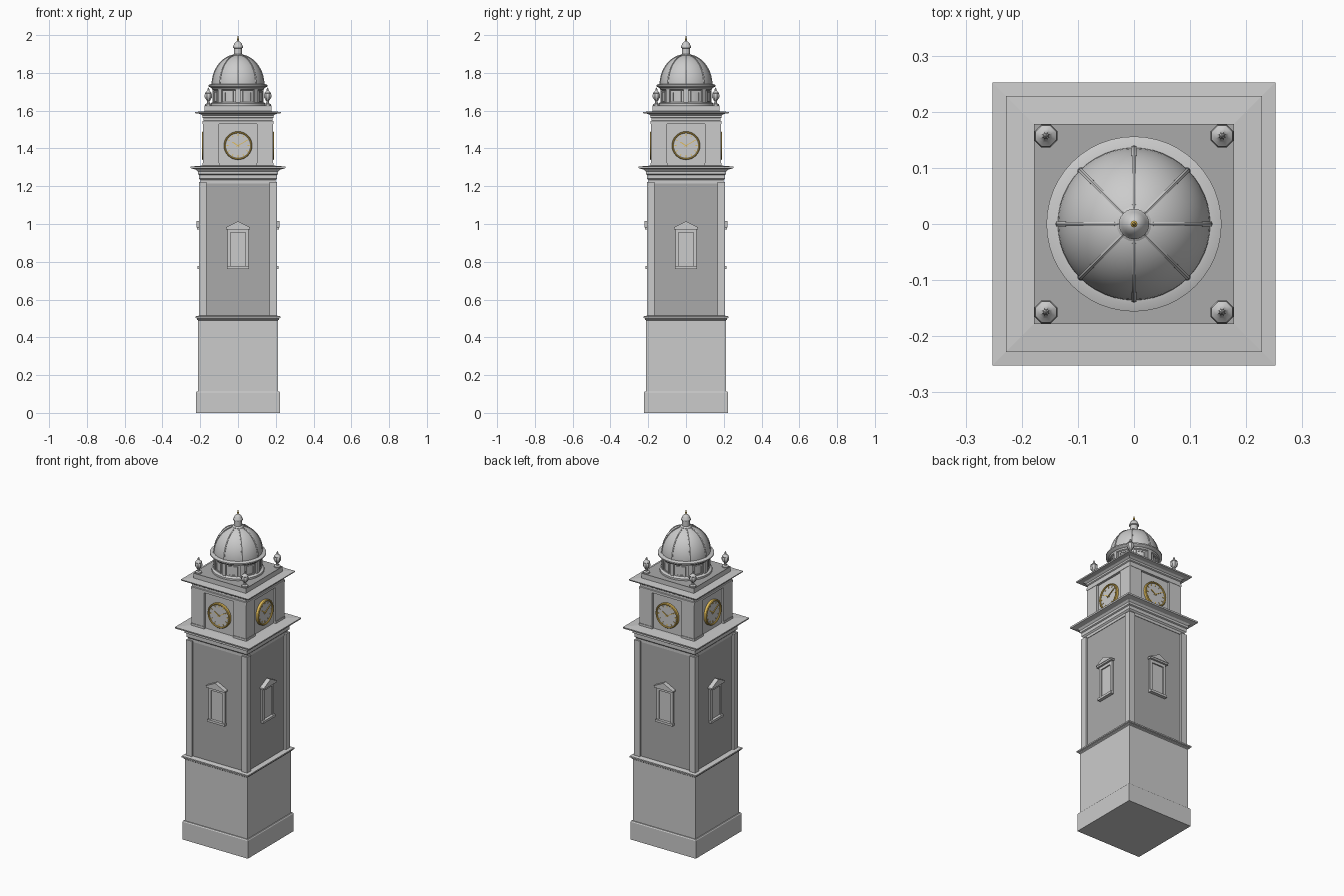
import bpy, bmesh, math
from mathutils import Matrix, Vector

if "Cube" in bpy.data.objects:
    bpy.data.objects.remove(bpy.data.objects["Cube"])


def material(name, col):
    m = bpy.data.materials.new(name)
    m.diffuse_color = (*col, 1)
    m.use_nodes = True
    m.node_tree.nodes["Principled BSDF"].inputs["Base Color"].default_value = m.diffuse_color
    return m


GOLD = material("gold", (0.75, 0.5, 0.1))
DARK = material("dark_grey", (0.4, 0.4, 0.4))


def finish(name, bm, mat=None, smooth=False):
    bmesh.ops.recalc_face_normals(bm, faces=bm.faces)
    me = bpy.data.meshes.new(name)
    bm.to_mesh(me)
    bm.free()
    ob = bpy.data.objects.new(name, me)
    bpy.context.collection.objects.link(ob)
    if mat:
        me.materials.append(mat)
    if smooth:
        bpy.ops.object.select_all(action='DESELECT')
        ob.select_set(True)
        bpy.context.view_layer.objects.active = ob
        bpy.ops.object.shade_smooth_by_angle(angle=math.radians(35))
    return ob


def add_lathe(bm, prof, n, off=(0, 0, 0)):
    # n == 4 gives a square moulding whose radius is the half width
    k, a0 = (math.sqrt(2), math.pi / 4) if n == 4 else (1, math.pi / n if n == 8 else 0)
    rings = [[bm.verts.new((off[0] + k * r * math.cos(a0 + 2 * math.pi * i / n),
                            off[1] + k * r * math.sin(a0 + 2 * math.pi * i / n),
                            off[2] + z)) for i in range(n)] for r, z in prof]
    for a, b in zip(rings, rings[1:]):
        for i in range(n):
            bm.faces.new((a[i], a[(i + 1) % n], b[(i + 1) % n], b[i]))
    bm.faces.new(rings[0][::-1])
    bm.faces.new(rings[-1])


def lathe(name, prof, n=4, mat=None):
    bm = bmesh.new()
    add_lathe(bm, prof, n)
    return finish(name, bm, mat, n > 4)


def add_box(bm, x0, x1, y0, y1, z0, z1, rot=None):
    m = Matrix.Translation(((x0 + x1) / 2, (y0 + y1) / 2, (z0 + z1) / 2)) @ \
        Matrix.Diagonal((x1 - x0, y1 - y0, z1 - z0, 1))
    bmesh.ops.create_cube(bm, size=1, matrix=(rot @ m) if rot else m)


def around(name, build, n=4, mat=None, smooth=False, start=0):
    # repeat a front-facing part n times around the z axis
    bm = bmesh.new()
    build(bm)
    geom = bm.verts[:] + bm.edges[:] + bm.faces[:]
    bmesh.ops.rotate(bm, verts=bm.verts[:], matrix=Matrix.Rotation(start, 3, 'Z'))
    for i in range(1, n):
        d = bmesh.ops.duplicate(bm, geom=geom)["geom"]
        bmesh.ops.rotate(bm, verts=[v for v in d if isinstance(v, bmesh.types.BMVert)],
                         matrix=Matrix.Rotation(2 * math.pi * i / n, 3, 'Z'))
    return finish(name, bm, mat, smooth)


# Square masonry stages
lathe("plinth", [(.222, 0), (.222, .108), (.218, .114), (.21, .114)])
lathe("base", [(.212, .11), (.212, .49), (.217, .494), (.217, .5), (.225, .503),
               (.225, .511), (.205, .515)])
lathe("shaft", [(.195, .5), (.195, 1.24)], mat=DARK)
lathe("main_cornice", [(.198, 1.215), (.198, 1.232), (.206, 1.24), (.206, 1.26), (.213, 1.264),
                       (.213, 1.278), (.222, 1.288), (.25, 1.295), (.252, 1.304), (.19, 1.309)])
lathe("clock_stage", [(.173, 1.3), (.173, 1.55)])
lathe("upper_cornice", [(.187, 1.53), (.187, 1.545), (.183, 1.547), (.183, 1.56), (.189, 1.564),
                        (.189, 1.575), (.2, 1.583), (.226, 1.586), (.228, 1.593), (.178, 1.597)])
lathe("attic", [(.178, 1.59), (.178, 1.623)])
lathe("attic_roof", [(.178, 1.622), (.178, 1.627)], mat=DARK)

# Corner pilasters
around("shaft_pilasters", lambda bm: add_box(bm, .168, .207, -.207, -.168, .51, 1.222))


def stage_pier(bm):
    add_box(bm, .1, .185, -.185, -.1, 1.3, 1.535)
    add_box(bm, .098, .188, -.188, -.098, 1.3, 1.322)


def stage_pier_mirror(bm):
    add_box(bm, -.185, -.1, -.185, -.1, 1.3, 1.535)


around("clock_stage_piers", stage_pier)


# Windows with pediment and sill
def window(bm):
    for s in (-1, 1):
        add_box(bm, min(s * .04, s * .056), max(s * .04, s * .056), -.206, -.19, .775, .975)
    add_box(bm, -.04, .04, -.206, -.19, .955, .975)
    add_box(bm, -.058, .058, -.215, -.19, .763, .777)
    add_box(bm, -.064, .064, -.218, -.19, .972, .982)
    pts = [(-.066, .982), (.066, .982), (0, 1.015)]
    a = [bm.verts.new((x, -.221, z)) for x, z in pts]
    b = [bm.verts.new((x, -.19, z)) for x, z in pts]
    bm.faces.new(a)
    bm.faces.new(b[::-1])
    for i in range(3):
        bm.faces.new((a[i], b[i], b[(i + 1) % 3], a[(i + 1) % 3]))


around("window_surrounds", window)
around("window_panels", lambda bm: add_box(bm, -.041, .041, -.198, -.19, .77, .96))

# Clocks
CZ = 1.415
FACE = Matrix.Translation((0, 0, CZ)) @ Matrix.Rotation(math.pi / 2, 4, 'X')


def dial(bm):
    add_lathe(bm, [(.07, .165), (.07, .183)], 32)
    bm.transform(FACE)


def rim(bm):
    prof = [(.066, .17), (.066, .188), (.069, .191), (.072, .191), (.075, .187), (.075, .17)]
    add_lathe(bm, prof, 32)
    bm.faces.ensure_lookup_table()
    bmesh.ops.delete(bm, geom=[f for f in bm.faces if len(f.verts) > 4], context='FACES')
    bm.transform(FACE)


def marks(bm):
    def spoke(deg, r0, r1, w, y):
        rot = Matrix.Translation((0, 0, CZ)) @ Matrix.Rotation(math.radians(deg), 4, 'Y')
        add_box(bm, -w, w, y, -.182, r0, r1, rot)
    for i in range(12):
        spoke(i * 30, .051, .062, .003 if i % 3 == 0 else .0018, -.185)
    spoke(-58, -.008, .036, .0026, -.187)
    spoke(60, -.01, .052, .0018, -.188)


around("clock_dials", dial)
around("clock_rims", rim, mat=GOLD, smooth=True)
around("clock_hands_and_marks", marks, mat=GOLD)

# Drum with pilasters and panels
lathe("drum", [(.146, 1.625), (.146, 1.638), (.138, 1.643), (.128, 1.645), (.128, 1.708),
               (.136, 1.712), (.14, 1.72), (.152, 1.725), (.156, 1.729), (.156, 1.736),
               (.142, 1.741), (.13, 1.742)], 48)
around("drum_pilasters", lambda bm: add_box(bm, -.012, .012, -.136, -.12, 1.64, 1.712), 8)


def drum_panel(bm):
    for s in (-1, 1):
        add_box(bm, s * .023 - .004, s * .023 + .004, -.131, -.115, 1.65, 1.703)
    add_box(bm, -.027, .027, -.131, -.115, 1.697, 1.705)
    add_box(bm, -.027, .027, -.131, -.115, 1.645, 1.652)


around("drum_panels", drum_panel, 8, start=math.pi / 8)

# Dome and its eight ribs
ARC = [math.radians(4 + 78 * i / 14) for i in range(15)]
Z0, R, H = 1.738, .136, .158
lathe("dome", [(R, Z0)] + [(R * math.cos(t), Z0 + H * math.sin(t)) for t in ARC], 48)


def rib(bm):
    prev = None
    for t in [0] + ARC:
        w = .0045 - .0015 * t / ARC[-1]
        sec = [bm.verts.new((x, -(R + d) * math.cos(t), Z0 + (H + d) * math.sin(t)))
               for x, d in ((-w, -.004), (-w, .002), (0, .004), (w, .002), (w, -.004))]
        if prev:
            for i in range(5):
                bm.faces.new((prev[i], prev[(i + 1) % 5], sec[(i + 1) % 5], sec[i]))
        else:
            bm.faces.new(sec)
        prev = sec
    bm.faces.new(prev[::-1])


around("dome_ribs", rib, 8, smooth=True)

# Lantern and finial
lathe("lantern", [(.031, 1.884), (.031, 1.894), (.025, 1.898), (.021, 1.9), (.021, 1.93),
                  (.027, 1.933), (.027, 1.939), (.024, 1.943), (.021, 1.953), (.013, 1.963),
                  (.005, 1.968)], 24)
lathe("finial", [(.003, 1.965), (.003, 1.97), (.006, 1.973), (.006, 1.979), (.003, 1.982),
                 (.0005, 2.0)], 12, GOLD)


# Corner urns
def urn(bm):
    add_lathe(bm, [(.019, 1.625), (.019, 1.634), (.009, 1.639), (.007, 1.65), (.012, 1.656),
                   (.021, 1.67), (.022, 1.682), (.018, 1.69), (.02, 1.693), (.012, 1.7),
                   (.006, 1.708), (.006, 1.714), (.001, 1.722)], 8, (.157, -.157, 0))


around("urns", urn, smooth=True)
